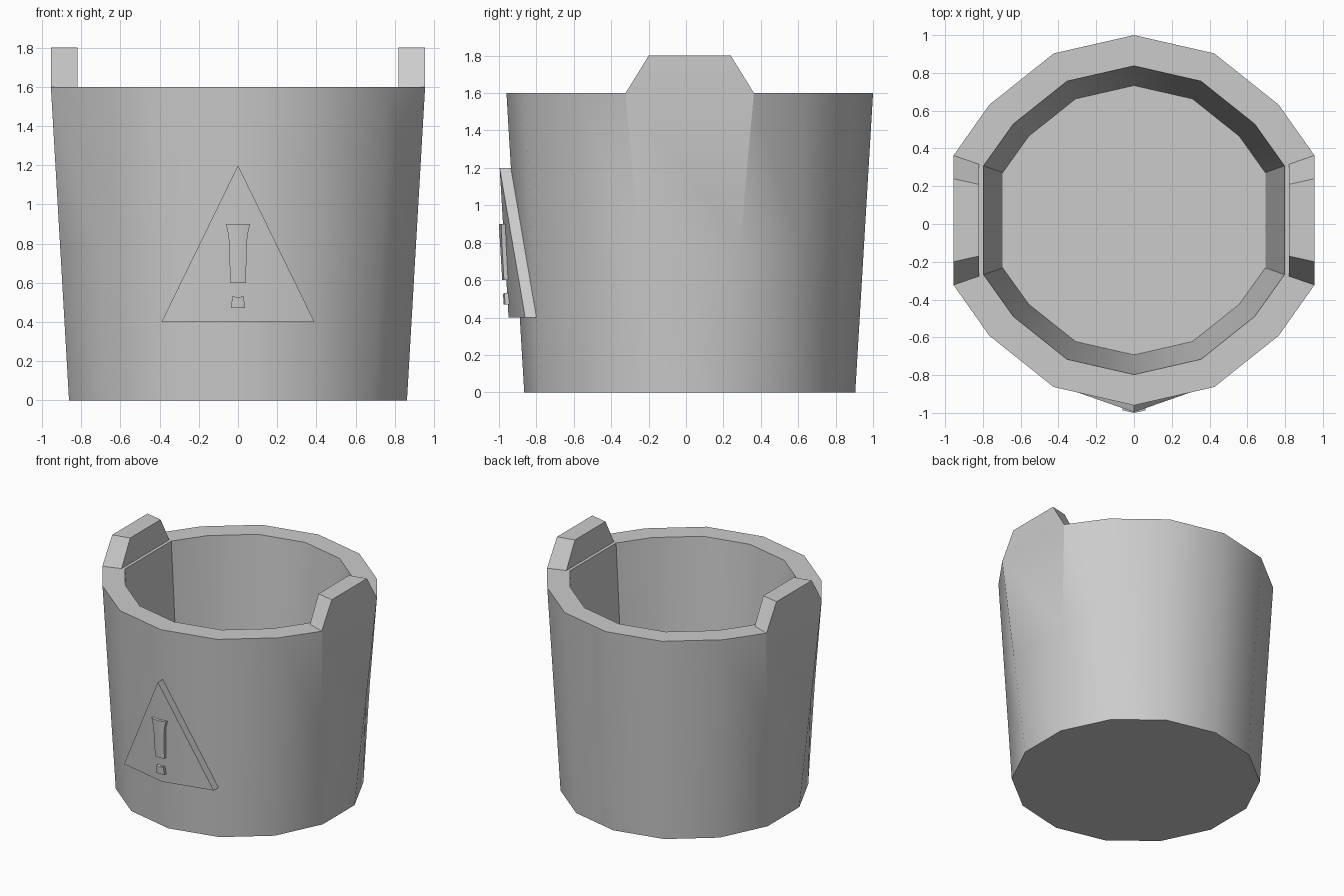
import bpy, bmesh
from math import sin, cos, tan, pi, radians

if "Cube" in bpy.data.objects:
    bpy.data.objects.remove(bpy.data.objects["Cube"])

N, CY = 14, 0.02


def finish(bm, name):
    bmesh.ops.recalc_face_normals(bm, faces=bm.faces)
    me = bpy.data.meshes.new(name)
    bm.to_mesh(me)
    bm.free()
    ob = bpy.data.objects.new(name, me)
    bpy.context.collection.objects.link(ob)
    bpy.ops.object.select_all(action='DESELECT')
    ob.select_set(True)
    bpy.context.view_layer.objects.active = ob
    bpy.ops.object.shade_smooth_by_angle(angle=radians(30))
    return ob


def ring(bm, r, half, z):
    """14-sided ring whose two side panels have the given half width."""
    verts = []
    for k in range(N):
        x, y = r * sin(2 * pi * k / N), r * cos(2 * pi * k / N)
        if k in (3, 4, 10, 11):
            y = half if y > 0 else -half
        verts.append(bm.verts.new((x, y + CY, z)))
    return verts


# Bucket: tapered outer wall, flat rim, inner wall and floor
bm = bmesh.new()
rings = [ring(bm, *p) for p in (
    (0.885, 0.197, 0), (0.9325, 0.27, 0.8), (0.98, 0.343, 1.6),
    (0.817, 0.288, 1.6), (0.713, 0.252, 0.1))]
bm.faces.new(rings[0])
bm.faces.new(rings[-1])
rim_sides = []
for i in range(4):
    a, b = rings[i], rings[i + 1]
    for k in range(N):
        j = (k + 1) % N
        f = bm.faces.new((a[k], a[j], b[j], b[k]))
        if i == 2 and k in (3, 10):
            rim_sides.append(f)
bmesh.ops.recalc_face_normals(bm, faces=bm.faces)

# Lugs: cut each side of the rim and raise its outer strip, narrowing upward
for f, s in zip(rim_sides, (1, -1)):
    bmesh.ops.bisect_plane(bm, geom=[f] + list(f.edges) + list(f.verts),
                           plane_co=(s * 0.82, 0, 0), plane_no=(1, 0, 0))
    bm.faces.ensure_lookup_table()
    strip = max((g for g in bm.faces if abs(g.normal.z) > 0.9
                 and g.calc_center_median().z > 1.5),
                key=lambda g: s * g.calc_center_median().x)
    res = bmesh.ops.extrude_face_region(bm, geom=[strip])
    bmesh.ops.delete(bm, geom=[strip], context='FACES_ONLY')
    for v in res['geom']:
        if isinstance(v, bmesh.types.BMVert):
            v.co.z = 1.8
            v.co.y = CY + (v.co.y - CY) * 0.64
finish(bm, "bucket")


def relief(name, profile, back, front):
    """Raised mirrored shape that follows the front fold of the wall."""
    bm = bmesh.new()

    def point(x, z, off):
        y = CY - (0.885 + 0.095 * z / 1.6) + abs(x) * tan(pi / N) - off
        return bm.verts.new((x, y, z))

    for s in (1, -1):
        outer = [point(s * x, z, front) for x, z in profile]
        inner = [point(s * x, z, back) for x, z in profile]
        bm.faces.new(outer)
        for i in range(len(profile) - 1):
            bm.faces.new((outer[i], outer[i + 1], inner[i + 1], inner[i]))
    bmesh.ops.remove_doubles(bm, verts=bm.verts, dist=1e-4)
    ob = finish(bm, name)
    # make the open shell face outward
    if any(p.normal.y > 0.5 for p in ob.data.polygons):
        ob.data.flip_normals()


# Warning triangle with a raised bar and dot
relief("warning_triangle", [(0, 1.2), (0.39, 0.4), (0, 0.4)], 0, 0.06)
relief("warning_bar", [(0, 0.9), (0.062, 0.9), (0.05, 0.85), (0.045, 0.8),
                       (0.04, 0.6), (0, 0.6)], 0.06, 0.082)
relief("warning_dot", [(0, 0.525), (0.028, 0.532), (0.037, 0.47), (0, 0.47)], 0.06, 0.082)
